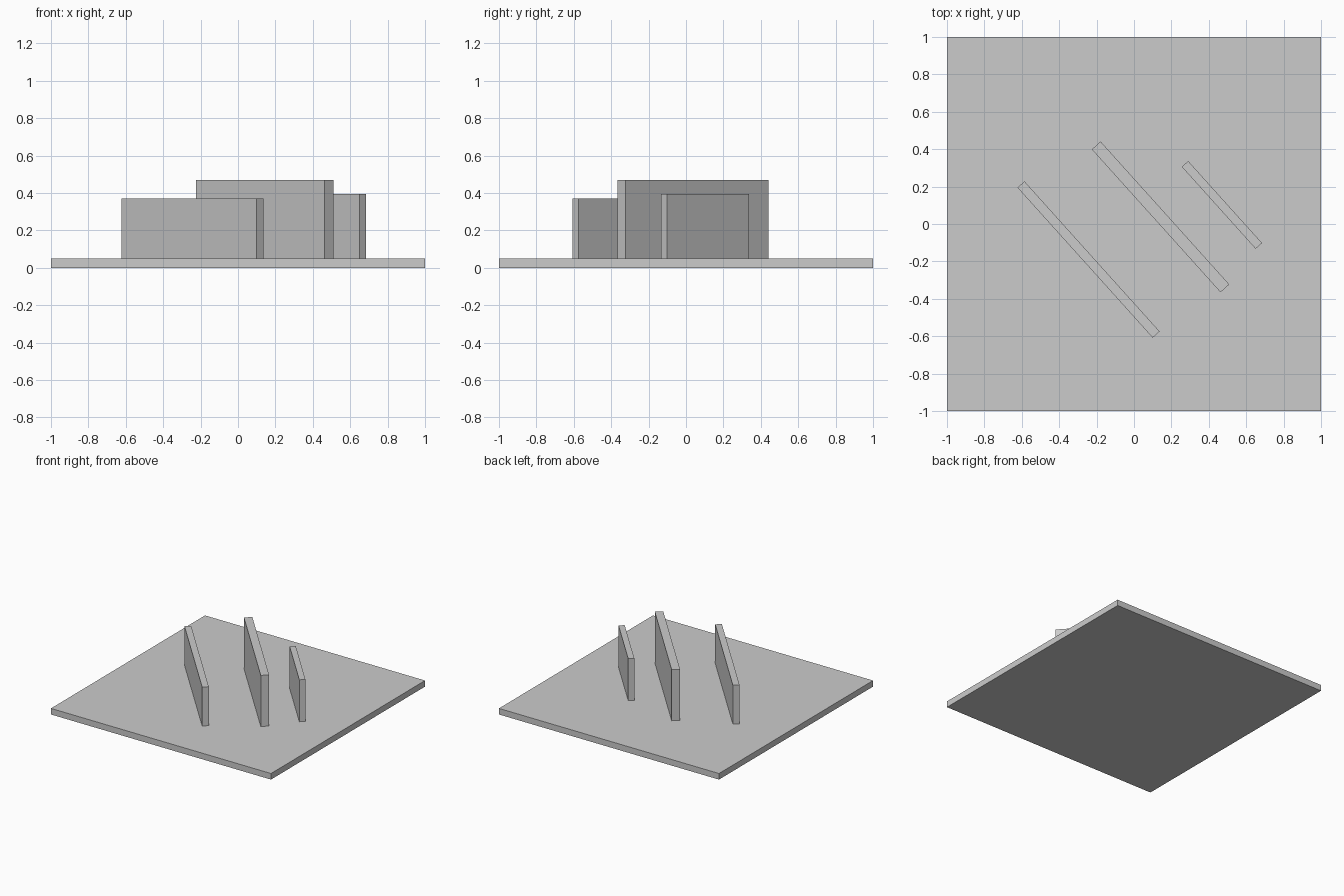
import bpy
import math

if "Cube" in bpy.data.objects:
    bpy.data.objects.remove(bpy.data.objects["Cube"], do_unlink=True)

# One plain grey for everything
GREY = (0.6, 0.6, 0.6, 1)
grey = bpy.data.materials.new("plain_grey")
grey.use_nodes = True
grey.diffuse_color = GREY
grey.node_tree.nodes["Principled BSDF"].inputs["Base Color"].default_value = GREY


def box(name, x, y, bottom, top, size_x, size_y, angle=0):
    bpy.ops.mesh.primitive_cube_add(size=1, location=(x, y, (bottom + top) / 2),
                                    rotation=(0, 0, math.radians(angle)))
    part = bpy.context.object
    part.name = name
    part.scale = (size_x, size_y, top - bottom)
    part.data.materials.append(grey)


# Square ground slab
SLAB_TOP = 0.05
box("base_slab", 0, 0, 0, SLAB_TOP, 2, 2)

# Three parallel upright panels: name, x, y, top, length, thickness
PANEL_ANGLE = -48
panels = [
    ("right_panel", -0.243, -0.19, 0.37, 1.08, 0.05),
    ("middle_panel", 0.142, 0.038, 0.47, 1.028, 0.063),
    ("left_panel", 0.47, 0.102, 0.395, 0.59, 0.046),
]
for name, x, y, top, length, thickness in panels:
    box(name, x, y, SLAB_TOP, top, length, thickness, PANEL_ANGLE)
